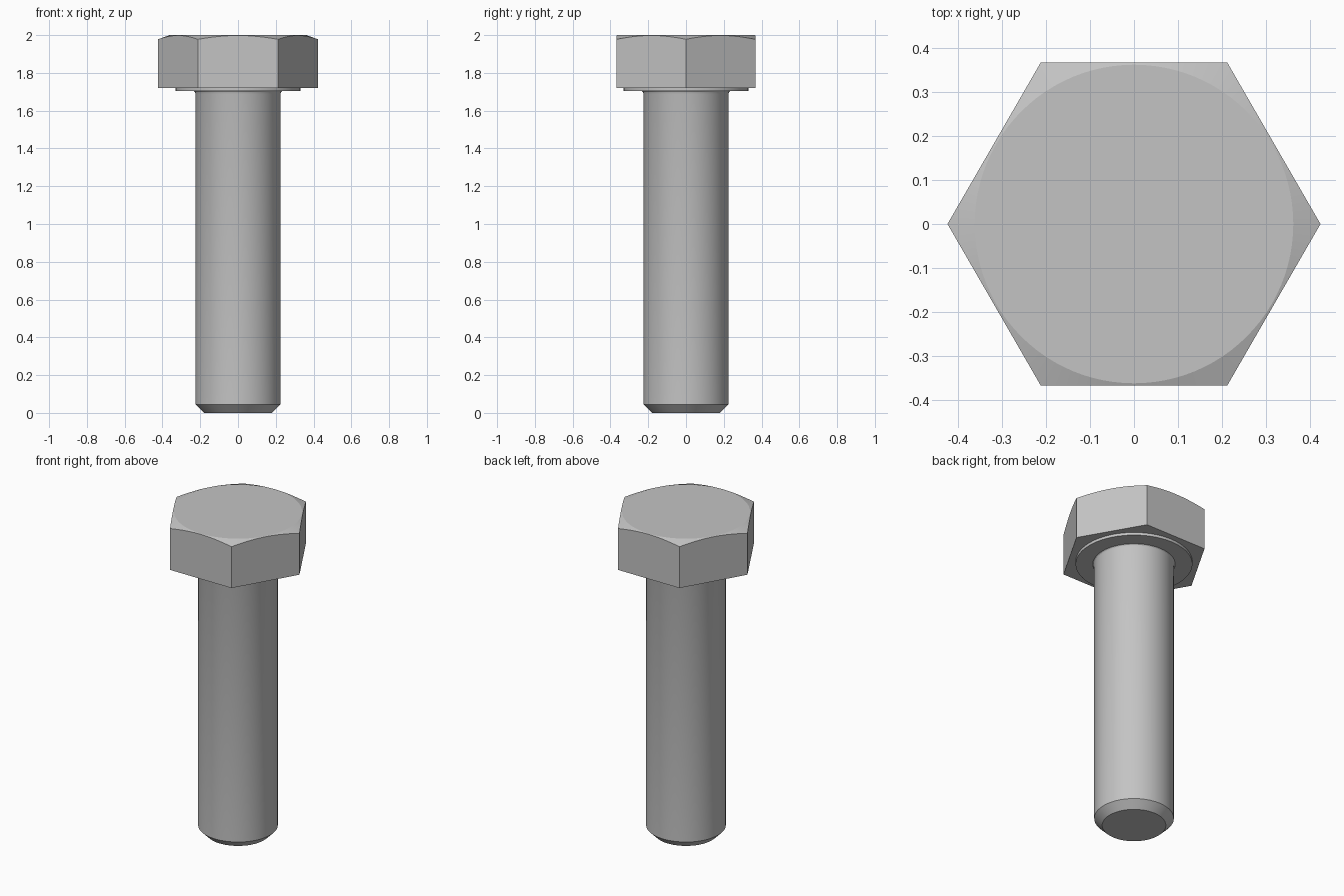
import bpy, bmesh
from math import pi, cos, sin

cube = bpy.data.objects.get("Cube")
if cube:
    bpy.data.objects.remove(cube, do_unlink=True)

steel = bpy.data.materials.new("grey_steel")
steel.use_nodes = True
colour = (0.55, 0.55, 0.55, 1)
steel.diffuse_color = colour
steel.node_tree.nodes["Principled BSDF"].inputs["Base Color"].default_value = colour

APOTHEM = 0.367
HEAD_BOTTOM, HEAD_TOP = 1.72, 2.0


def lathe(name, rings, segments):
    """Skin a stack of rings; each ring maps an angle to (radius, height)."""
    bm = bmesh.new()
    loops = []
    for ring in rings:
        loop = []
        for i in range(segments):
            a = 2 * pi * i / segments
            r, z = ring(a)
            loop.append(bm.verts.new((r * cos(a), r * sin(a), z)))
        loops.append(loop)
    for low, high in zip(loops, loops[1:]):
        for i in range(segments):
            j = (i + 1) % segments
            bm.faces.new((low[i], low[j], high[j], high[i]))
    bm.faces.new(loops[0][::-1])
    bm.faces.new(loops[-1])
    bmesh.ops.recalc_face_normals(bm, faces=bm.faces)
    mesh = bpy.data.meshes.new(name)
    bm.to_mesh(mesh)
    bm.free()
    mesh.materials.append(steel)
    obj = bpy.data.objects.new(name, mesh)
    bpy.context.collection.objects.link(obj)
    bpy.ops.object.select_all(action="DESELECT")
    obj.select_set(True)
    bpy.context.view_layer.objects.active = obj
    bpy.ops.object.shade_smooth_by_angle(angle=pi / 10)
    return obj


def circle(r, z):
    return lambda a: (r, z)


def hex_radius(a):
    return APOTHEM / cos(a % (pi / 3) - pi / 6)


def hex_bottom(a):
    return hex_radius(a), HEAD_BOTTOM


def hex_chamfer(a):
    # conical chamfer meets the flats in arcs, lowest at the corners
    r = hex_radius(a)
    return r, HEAD_TOP - 0.002 - 0.36 * (r - APOTHEM)


# Hexagonal head with chamfered crown
lathe("hex_head", [hex_bottom, hex_chamfer, circle(APOTHEM - 0.005, HEAD_TOP)], 96)

# Thin round bearing face under the head
lathe("washer_face", [circle(0.33, 1.703), circle(0.33, HEAD_BOTTOM + 0.005)], 64)

# Shank with bevelled tip and small fillet at the top
shank_profile = [(0.18, 0), (0.225, 0.045), (0.225, 1.688), (0.228, 1.698), (0.236, 1.706)]
lathe("shank", [circle(r, z) for r, z in shank_profile], 48)
